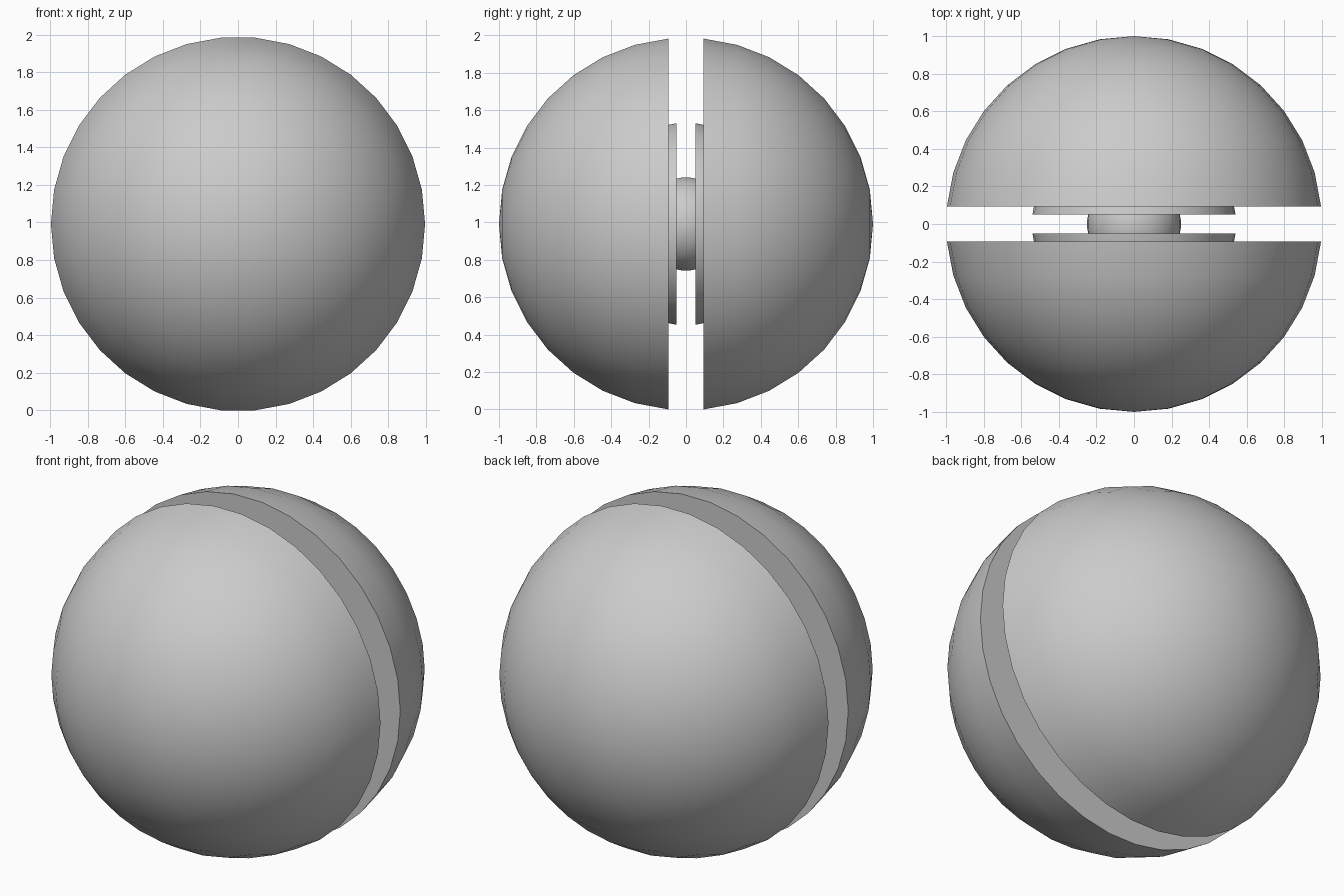
import bpy, bmesh
from math import sin, cos, pi

if "Cube" in bpy.data.objects:
    bpy.data.objects.remove(bpy.data.objects["Cube"])

SIDES = 34                 # sides around the y axis
STEP = 2 * pi / SIDES      # also the angle between rings
CENTRE_Z = sin(8 * STEP) * cos(STEP / 2)   # lowest flat rests on z = 0


def lathe_y(name, profile):
    """Spin (radius, y) rings around y; zero radius makes a pole, an open end gets a flat cap."""
    bm = bmesh.new()
    rings = []
    for r, y in profile:
        if r < 1e-6:
            rings.append([bm.verts.new((0, y, 0))])
        else:
            rings.append([bm.verts.new((r * cos(i * STEP), y, r * sin(i * STEP)))
                          for i in range(SIDES)])
    for a, b in zip(rings, rings[1:]):
        for i in range(SIDES):
            j = (i + 1) % SIDES
            if len(a) == 1:
                bm.faces.new((a[0], b[j], b[i]))
            elif len(b) == 1:
                bm.faces.new((a[i], a[j], b[0]))
            else:
                bm.faces.new((a[i], a[j], b[j], b[i]))
    for end in (rings[0], rings[-1]):
        if len(end) > 1:
            bm.faces.new(end)
    bmesh.ops.recalc_face_normals(bm, faces=bm.faces)
    mesh = bpy.data.meshes.new(name)
    bm.to_mesh(mesh)
    bm.free()
    obj = bpy.data.objects.new(name, mesh)
    obj.location.z = CENTRE_Z
    bpy.context.collection.objects.link(obj)
    bpy.ops.object.select_all(action='DESELECT')
    obj.select_set(True)
    bpy.context.view_layer.objects.active = obj
    bpy.ops.object.shade_smooth_by_angle(angle=pi / 6)
    return obj


def arc(radius, rings, side=1):
    """Sphere profile from the pole on one side through the given number of rings."""
    return [(radius * sin(k * STEP), side * radius * cos(k * STEP)) for k in range(rings)]


# Two half-ball shells with flat inner faces, each with a smaller raised hub
for label, side in (("front", -1), ("back", 1)):
    lathe_y(label + "_half", arc(1.0, 9, side))
    lathe_y(label + "_hub", arc(0.543, 9, side))

# Rounded axle joining the hubs
lathe_y("axle", arc(0.25, 18))
